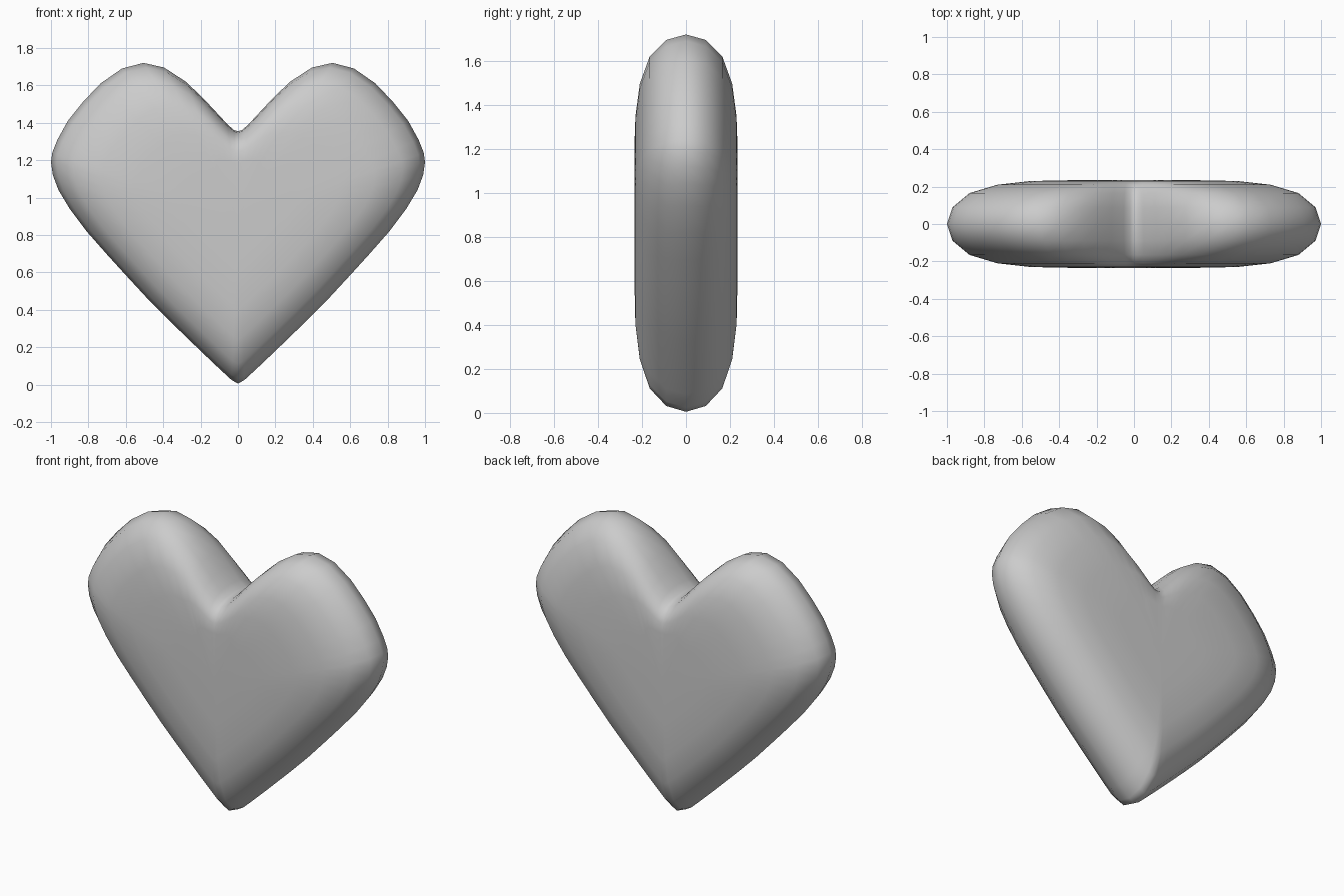
import bpy, bmesh

if "Cube" in bpy.data.objects:
    bpy.data.objects.remove(bpy.data.objects["Cube"])

# Right half of the heart outline (x, z), from bottom tip up to the notch
half = [(0, .005), (.035, .025), (.1, .085), (.2, .18), (.35, .325), (.48, .455),
        (.6, .585), (.70, .695), (.81, .82), (.90, .94), (.96, 1.04), (.99, 1.12),
        (1, 1.19), (.993, 1.24), (.965, 1.31), (.91, 1.41), (.83, 1.51), (.735, 1.61),
        (.62, 1.69), (.505, 1.72), (.395, 1.695), (.28, 1.62), (.19, 1.535),
        (.12, 1.46), (.055, 1.39), (.02, 1.36), (0, 1.355)]
outline = half + [(-x, z) for x, z in reversed(half[1:-1])]

# Puffy side section: (outline scale, depth)
section = [(1, 0), (.97, .09), (.88, .165), (.73, .21), (.55, .23), (.3, .235)]
rings = [(s, y) for s, y in reversed(section)] + [(s, -y) for s, y in section[1:]]
CZ = .89


def place(x, z, s):
    # the notch is inset less than the rest of the rim
    k = 1
    if z > 1.3 and abs(x) < .4:
        k = .5 + .5 * abs(x) / .4
    f = 1 - (1 - s) * k
    return x * f, CZ + (z - CZ) * f


bm = bmesh.new()
loops = []
for s, y in rings:
    loop = []
    for x, z in outline:
        px, pz = place(x, z, s)
        loop.append(bm.verts.new((px, y, pz)))
    loops.append(loop)
n = len(outline)
for a, b in zip(loops, loops[1:]):
    for i in range(n):
        j = (i + 1) % n
        bm.faces.new((a[i], a[j], b[j], b[i]))

# Front and back centre caps
for loop, y in ((loops[0], .235), (loops[-1], -.235)):
    c = bm.verts.new((0, y, CZ))
    for i in range(n):
        bm.faces.new((loop[i], loop[(i + 1) % n], c))

bmesh.ops.recalc_face_normals(bm, faces=bm.faces)
for f in bm.faces:
    f.smooth = True
mesh = bpy.data.meshes.new("heart")
bm.to_mesh(mesh)
bm.free()
heart = bpy.data.objects.new("heart", mesh)
bpy.context.collection.objects.link(heart)
